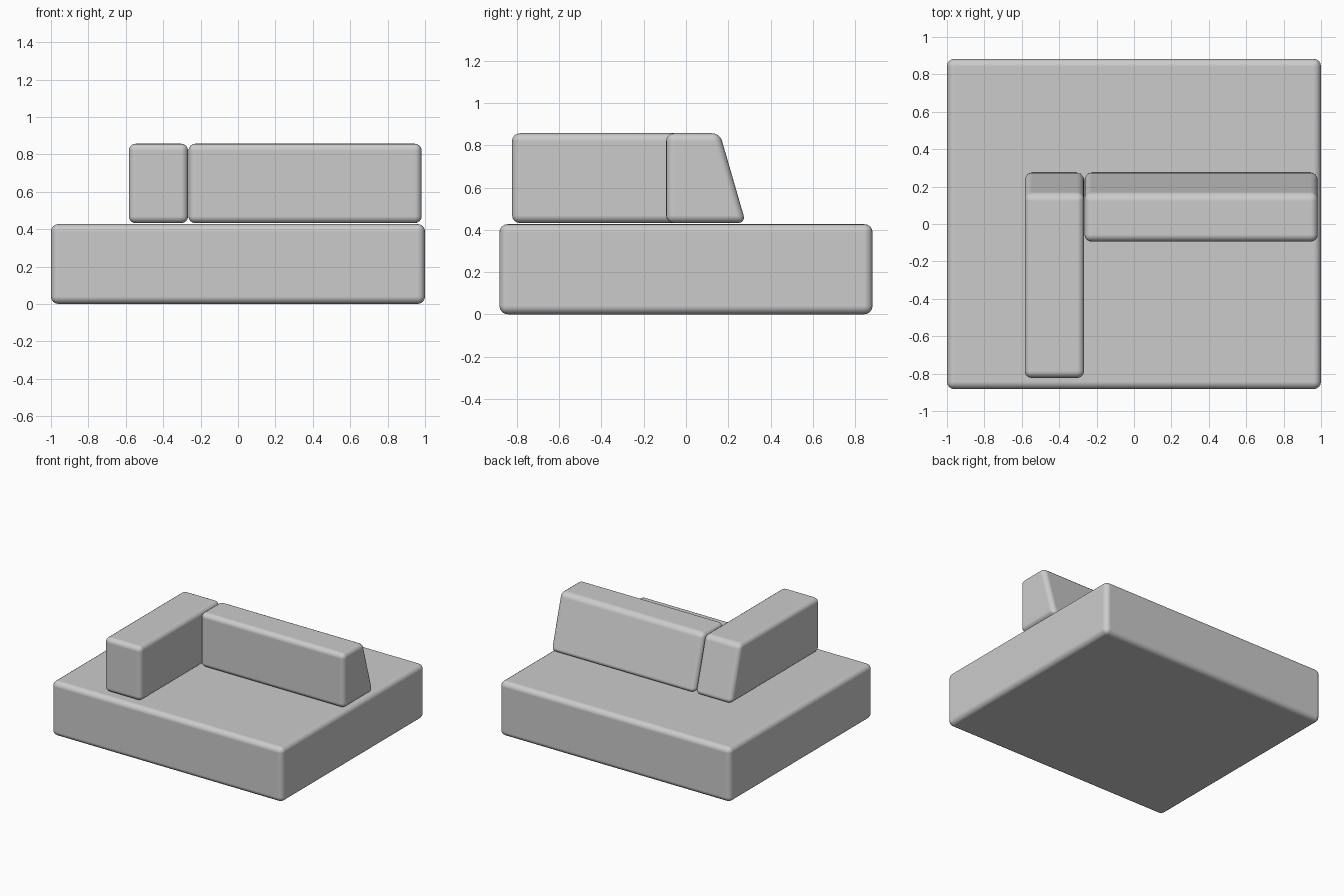
import bpy
import bmesh
import math

if "Cube" in bpy.data.objects:
    bpy.data.objects.remove(bpy.data.objects["Cube"])


def block(name, x0, x1, profile, radius):
    """Rounded block: a (y, z) side profile extruded from x0 to x1."""
    bm = bmesh.new()
    face = bm.faces.new([bm.verts.new((x0, y, z)) for y, z in profile])
    ext = bmesh.ops.extrude_face_region(bm, geom=[face], use_keep_orig=True)
    verts = [g for g in ext["geom"] if isinstance(g, bmesh.types.BMVert)]
    bmesh.ops.translate(bm, verts=verts, vec=(x1 - x0, 0, 0))
    bmesh.ops.recalc_face_normals(bm, faces=bm.faces)
    mesh = bpy.data.meshes.new(name)
    bm.to_mesh(mesh)
    bm.free()
    obj = bpy.data.objects.new(name, mesh)
    bpy.context.collection.objects.link(obj)

    # Soft rounded edges
    bevel = obj.modifiers.new("rounding", "BEVEL")
    bevel.width = radius
    bevel.segments = 4
    bevel.harden_normals = True

    bpy.ops.object.select_all(action="DESELECT")
    obj.select_set(True)
    bpy.context.view_layer.objects.active = obj
    bpy.ops.object.shade_smooth_by_angle(angle=math.radians(40))
    return obj


def side(front, back_low, back_high, bottom, top):
    return [(front, bottom), (back_low, bottom), (back_high, top), (front, top)]


# Wide seat platform
block("seat_base", -1.0, 1.0, side(-0.883, 0.883, 0.883, 0.0, 0.427), 0.04)

# Armrest and backrest share the same sloped rear
block("armrest", -0.584, -0.267, side(-0.823, 0.283, 0.16, 0.432, 0.857), 0.037)
block("backrest", -0.265, 0.982, side(-0.094, 0.283, 0.16, 0.432, 0.857), 0.037)
